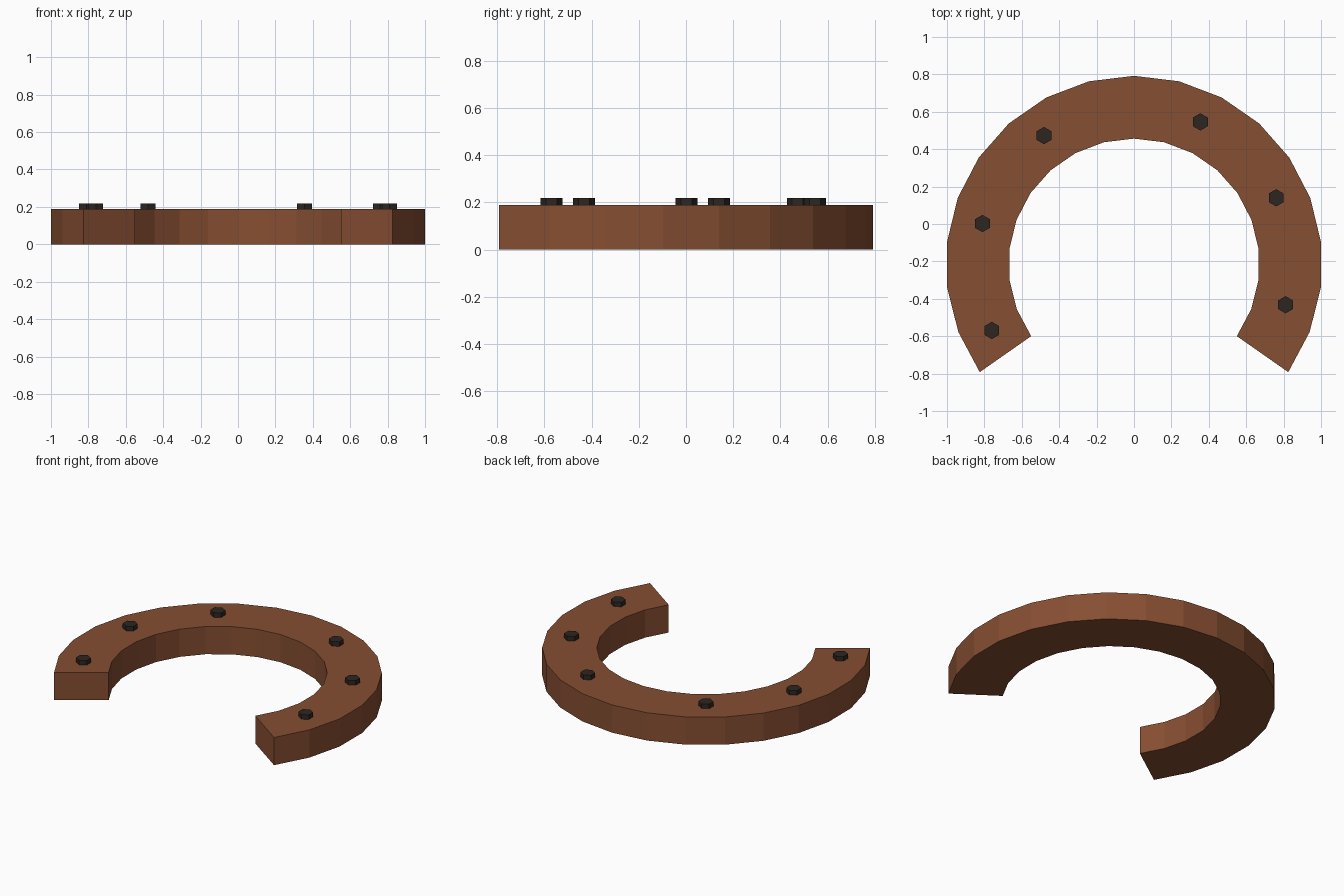
import bpy, bmesh
from math import radians, cos, sin

if "Cube" in bpy.data.objects:
    bpy.data.objects.remove(bpy.data.objects["Cube"])

CY = -0.2146           # arc centre
R_OUT, R_IN = 1.0068, 0.6712
H = 0.188


def material(name, color):
    m = bpy.data.materials.new(name)
    m.diffuse_color = (*color, 1)
    m.use_nodes = True
    m.node_tree.nodes["Principled BSDF"].inputs["Base Color"].default_value = m.diffuse_color
    return m


def prism(name, outline, z0, z1, mat):
    """Extrude a counter-clockwise outline from z0 up to z1."""
    bm = bmesh.new()
    face = bm.faces.new([bm.verts.new((x, y, z0)) for x, y in outline])
    top = bmesh.ops.extrude_face_region(bm, geom=[face], use_keep_orig=True)
    for v in top["geom"]:
        if isinstance(v, bmesh.types.BMVert):
            v.co.z = z1
    bmesh.ops.recalc_face_normals(bm, faces=bm.faces)
    mesh = bpy.data.meshes.new(name)
    bm.to_mesh(mesh)
    bm.free()
    mesh.materials.append(mat)
    obj = bpy.data.objects.new(name, mesh)
    bpy.context.collection.objects.link(obj)
    return obj


def polar(r, deg, cx=0.0, cy=CY):
    return cx + r * cos(radians(deg)), cy + r * sin(radians(deg))


rust = material("rust_brown", (0.24, 0.077, 0.032))
iron = material("dark_iron", (0.026, 0.019, 0.015))

# Open ring: 250 degree arc in 18 flat segments
angles = [-35 + 250 * i / 18 for i in range(19)]
outline = [polar(R_OUT, a) for a in angles] + [polar(R_IN, a) for a in reversed(angles)]
prism("open_ring", outline, 0, H, rust)

# Hexagonal nail heads along the middle of the ring
for i, a in enumerate((-15, 25, 65, 125, 165, 205)):
    cx, cy = polar((R_OUT + R_IN) / 2, a)
    hexagon = [polar(0.046, 30 + 60 * k, cx, cy) for k in range(6)]
    prism(f"nail_head_{i + 1}", hexagon, H - 0.008, 0.219, iron)
